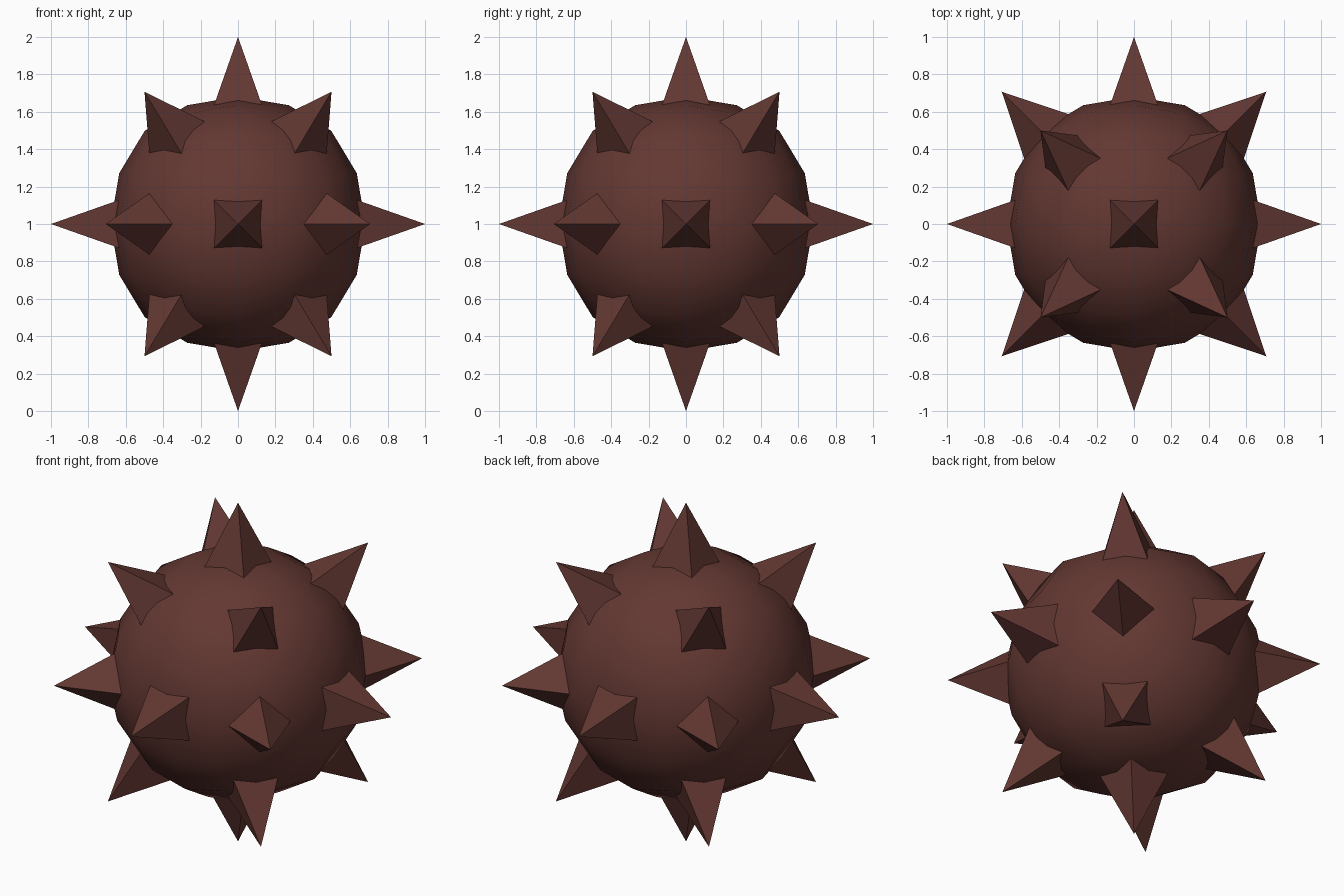
import bpy, bmesh
from mathutils import Vector

if "Cube" in bpy.data.objects:
    bpy.data.objects.remove(bpy.data.objects["Cube"])

CENTRE = Vector((0, 0, 1))
TIP, BASE, SLOPE = 1.0, 0.5, 0.352

mat = bpy.data.materials.new("dark_brown")
mat.diffuse_color = (0.125, 0.039, 0.032, 1)
mat.use_nodes = True
mat.node_tree.nodes["Principled BSDF"].inputs["Base Color"].default_value = mat.diffuse_color

# Body: a cube rounded by subdivision
bpy.ops.mesh.primitive_cube_add(size=2 * 0.775, location=CENTRE)
body = bpy.context.object
body.name = "round_body"
body.data.materials.append(mat)
sub = body.modifiers.new("round", 'SUBSURF')
sub.levels = sub.render_levels = 2
sub.use_limit_surface = False
bpy.ops.object.modifier_apply(modifier=sub.name)
bpy.ops.object.shade_smooth()


# Four-sided spike pointing along direction, with its base sunk in the body
def spike(name, direction, side, diamond=False):
    d = Vector(direction).normalized()
    u = Vector(side).normalized()
    v = d.cross(u).normalized()
    if diamond:
        u, v = (u + v).normalized(), (v - u).normalized()
    half = SLOPE * (TIP - BASE)
    bm = bmesh.new()
    ring = [bm.verts.new(d * BASE + (u * a + v * b) * half)
            for a, b in ((1, 1), (-1, 1), (-1, -1), (1, -1))]
    tip = bm.verts.new(d * TIP)
    bm.faces.new(ring[::-1])
    for i in range(4):
        bm.faces.new((ring[i], ring[(i + 1) % 4], tip))
    bmesh.ops.recalc_face_normals(bm, faces=bm.faces)
    mesh = bpy.data.meshes.new(name)
    bm.to_mesh(mesh)
    bm.free()
    mesh.materials.append(mat)
    ob = bpy.data.objects.new(name, mesh)
    ob.location = CENTRE
    bpy.context.collection.objects.link(ob)


for s in (-1, 1):
    # Spikes along the axes
    spike("side_spike", (s, 0, 0), (0, 1, 0))
    spike("front_back_spike", (0, s, 0), (1, 0, 0))
    spike("top_bottom_spike", (0, 0, s), (1, 0, 0))
    for t in (-1, 1):
        # Level diagonal spikes, turned on their corners
        spike("level_diagonal_spike", (s, t, 0), (-t, s, 0), diamond=True)
        # Upper and lower diagonal spikes
        for z in (-1, 1):
            spike("raised_diagonal_spike", (s, t, z * 2 ** 0.5), (-t, s, 0))
